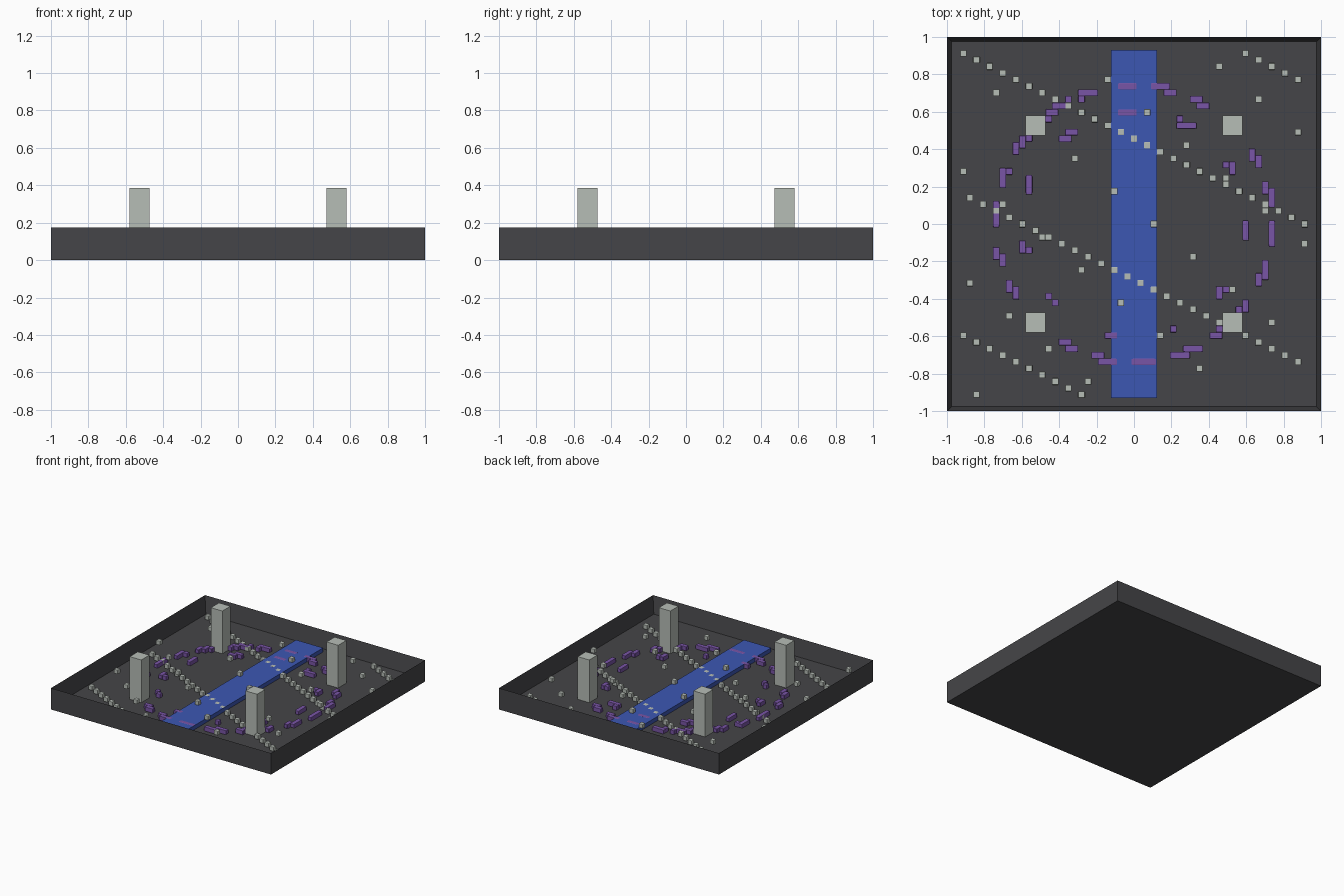
import bpy
import bmesh
from math import cos, sin, radians
from mathutils import Matrix, Vector

old = bpy.data.objects.get("Cube")
if old:
    bpy.data.objects.remove(old, do_unlink=True)

U = 2 / 57  # one grid cell


def material(name, rgb):
    mat = bpy.data.materials.new(name)
    mat.use_nodes = True
    colour = (*rgb, 1)
    mat.diffuse_color = colour
    mat.node_tree.nodes["Principled BSDF"].inputs["Base Color"].default_value = colour
    return mat


charcoal = material("charcoal", (.06, .06, .065))
blue = material("river_blue", (.045, .095, .45))
purple = material("purple", (.19, .09, .38))
stone = material("pale_stone", (.47, .51, .47))


def finish(bm, name, mat):
    mesh = bpy.data.meshes.new(name)
    bm.to_mesh(mesh)
    bm.free()
    mesh.materials.append(mat)
    obj = bpy.data.objects.new(name, mesh)
    bpy.context.scene.collection.objects.link(obj)
    return obj


def placement(low, high):
    """Matrix that fits a unit cube between two corners given in cells."""
    low, high = Vector(low) * U, Vector(high) * U
    return Matrix.Translation((low + high) / 2) @ Matrix.Diagonal((*(high - low), 1))


def box(name, low, high, mat):
    bm = bmesh.new()
    bmesh.ops.create_cube(bm, size=1, matrix=placement(low, high))
    return finish(bm, name, mat)


# Softened unit cube, copied for every small block
bm = bmesh.new()
bmesh.ops.create_cube(bm, size=1)
bmesh.ops.bevel(bm, geom=bm.edges[:], offset=.1, segments=2, profile=.5, affect='EDGES')
block = bpy.data.meshes.new("block")
bm.to_mesh(block)
bm.free()


def blocks(name, runs, mat, layer=1):
    """One object of blocks; each run is (first cell, last cell)."""
    bm = bmesh.new()
    for (ax, ay), (bx, by) in runs:
        start = len(bm.verts)
        bm.from_mesh(block)
        bm.verts.ensure_lookup_table()
        fit = placement((ax - .5, ay - .5, layer), (bx + .5, by + .5, layer + 1))
        bmesh.ops.transform(bm, matrix=fit, verts=bm.verts[start:])
    return finish(bm, name, mat)


# Open tray: a slab with its top inset and sunk
bm = bmesh.new()
bmesh.ops.create_cube(bm, size=1, matrix=placement((-28.5, -28.5, 0), (28.5, 28.5, 5)))
top = [max(bm.faces, key=lambda f: f.calc_center_median().z)]
bmesh.ops.inset_region(bm, faces=top, thickness=U)
bmesh.ops.translate(bm, verts=top[0].verts, vec=(0, 0, -4 * U))
finish(bm, "tray", charcoal)

# River strip and the four pillars
box("river", (-3.5, -26.5, 1), (3.5, 26.5, 1.97), blue)
for x, side in ((-15, "right"), (15, "left")):
    for y, end in ((-15, "front"), (15, "back")):
        box(f"{end}_{side}_pillar", (x - 1.5, y - 1.5, 1), (x + 1.5, y + 1.5, 11), stone)

# Diagonal trails of stones: start cell and count
trails = [(-26, 26, 27), (-25, 4, 26), (-26, -17, 10), (17, 26, 5)]
cells = [(x + 2 * k, y - k) for x, y, count in trails for k in range(count)]
blocks("stone_trails", [(c, c) for c in cells], stone)

# Loose stones hovering one layer higher
loose = [(-4, 22), (-21, 20), (13, 24), (19, 19), (25, 14), (2, 17), (8, 12),
         (-9, 10), (-26, 8), (-3, 5), (14, 7), (20, 2), (-20, 3), (3, 0),
         (26, -3), (9, -5), (-14, -2), (-8, -7), (-2, -12), (-25, -9), (-19, -14),
         (15, -10), (4, -17), (21, -15), (10, -22), (-13, -19), (-7, -24), (-24, -26)]
blocks("loose_stones", [(c, c) for c in loose], stone, layer=2)


def arc_runs(radius, start, end):
    """Grid cells along an arc, joined into straight runs."""
    cells = []
    steps = (end - start) * 4
    for i in range(steps + 1):
        a = radians(start + i / 4)
        cell = (round(radius * cos(a)), round(radius * sin(a)))
        if cell not in cells:
            cells.append(cell)
    middle = radians((start + end) / 2)
    axis = 1 if abs(sin(middle)) > abs(cos(middle)) else 0
    rows = {}
    for cell in cells:
        rows.setdefault(cell[axis], []).append(cell)
    return [(min(row), max(row)) for row in rows.values()]


# Broken rings of purple blocks: arcs in degrees
outer_arcs = [(72, 83), (58, 66), (24, 33), (7, 18), (-9, 1), (-26, -16), (-41, -34),
              (-56, -50), (-74, -63), (-91, -81), (-108, -97), (-122, -114),
              (-156, -147), (-170, -162), (171, 181), (157, 164), (137, 149),
              (118, 130), (106, 113), (89, 96)]
inner_arcs = [(59, 67), (28, 33), (-8, 1), (-40, -35), (-70, -69), (-103, -99),
              (-140, -135), (-171, -166), (156, 164), (122, 130), (89, 98)]
for name, radius, arcs in (("outer_ring", 21, outer_arcs), ("inner_ring", 17, inner_arcs)):
    blocks(name, [run for arc in arcs for run in arc_runs(radius, *arc)], purple)

bpy.data.meshes.remove(block)
